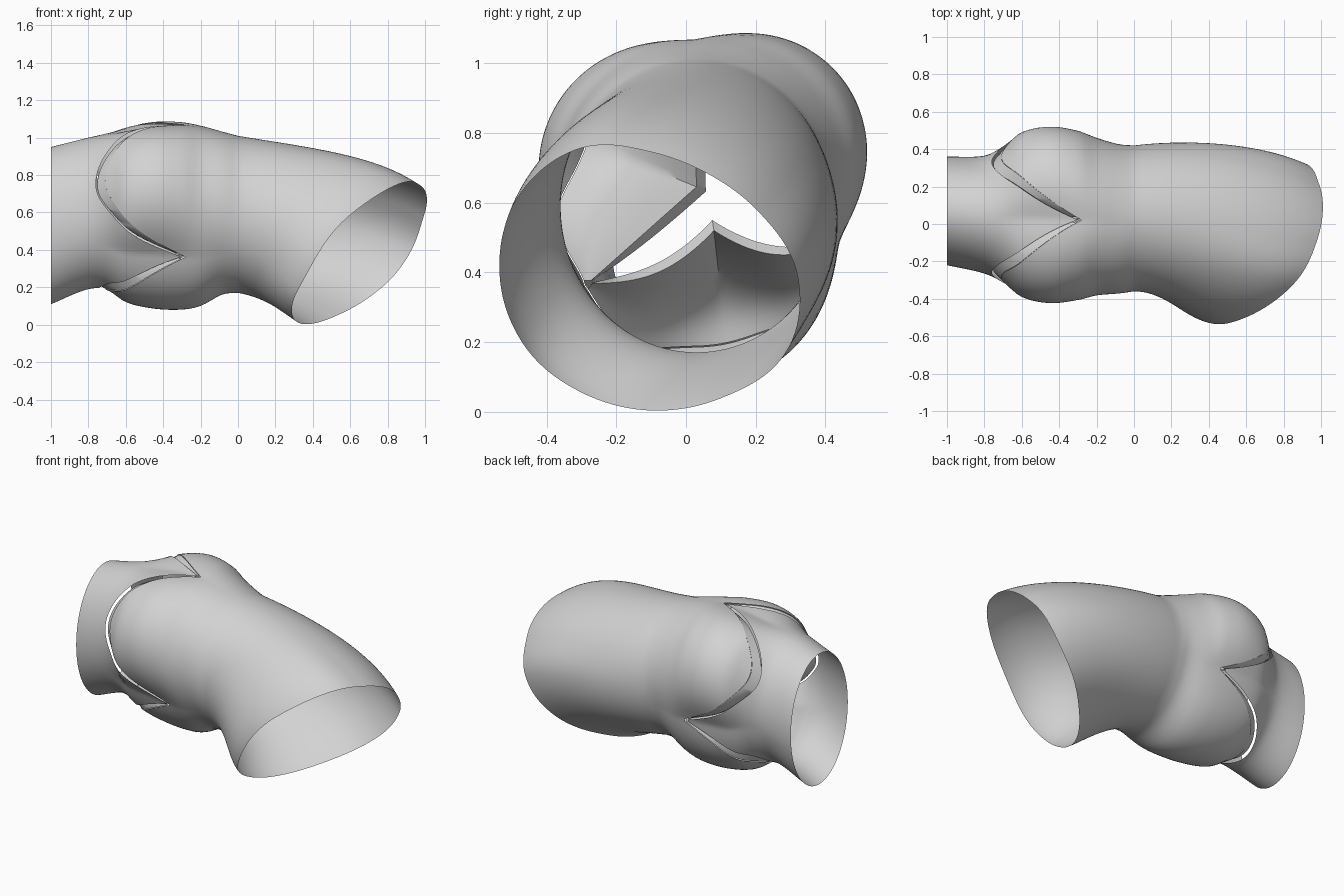
import bpy, bmesh, math
from mathutils import Vector as V

if "Cube" in bpy.data.objects:
    bpy.data.objects.remove(bpy.data.objects["Cube"])

N = 144
COMM = [94, 214, 343]            # angles of the three commissures, degrees

# stations along the root: x, centre y, centre z, radius y, radius z, sinus bulge
ST = [(-1, .07, .53, .29, .42, 0), (-.8, .05, .595, .315, .405, 0),
      (-.7, .055, .61, .345, .41, .03), (-.6, .06, .60, .375, .435, .09),
      (-.45, .06, .60, .39, .46, .11), (-.3, .055, .595, .395, .475, .08),
      (-.2, .045, .59, .395, .47, .04), (-.08, .03, .60, .39, .43, .015),
      (0, .03, .59, .39, .42, 0)]
# polar radii of the slanted outlet, every 30 degrees
OUT = [.42, .36, .335, .355, .42, .444, .435, .415, .39, .387, .405, .445]


def station(x):
    """Smooth interpolation of the station table."""
    i = max(k for k in range(len(ST) - 1) if ST[k][0] <= x + 1e-9 or k == 0)
    a, b = ST[i], ST[i + 1]
    p, q = ST[max(i - 1, 0)], ST[min(i + 2, len(ST) - 1)]
    h = b[0] - a[0]
    t = (x - a[0]) / h
    res = []
    for k in range(1, 6):
        m0 = (b[k] - p[k]) / (b[0] - p[0]) * h
        m1 = (q[k] - a[k]) / (q[0] - a[0]) * h
        res.append((2*t**3 - 3*t*t + 1) * a[k] + (t**3 - 2*t*t + t) * m0
                   + (3*t*t - 2*t**3) * b[k] + (t**3 - t*t) * m1)
    return res


def cusp(deg):
    """Distance from cusp middle (0) to commissure (1)."""
    for i in range(3):
        a, b = COMM[i], COMM[(i + 1) % 3] + (360 if i == 2 else 0)
        d = (deg - a) % 360
        if d <= b - a:
            return abs(2 * d / (b - a) - 1)
    return 1


def wall(x, deg, inset=0):
    cy, cz, ry, rz, s = station(x)
    t = math.radians(deg)
    lobe = max(0, 1 - cusp(deg) ** 2) ** 1.5
    if COMM[1] < deg % 360 < COMM[2]:
        lobe *= .5
    r = 1 / math.hypot(math.cos(t) / ry, math.sin(t) / rz) + s * lobe - inset
    return V((x, cy + r * math.cos(t), cz + r * math.sin(t)))


def outlet(deg):
    f = (deg % 360) / 30
    i, t = int(f), f - int(f)
    p, a, b, q = (OUT[(i + k) % 12] for k in (-1, 0, 1, 2))
    r = a + .5*t*(b - p + t*(2*p - 5*a + 4*b - q + t*(3*(a - b) + q - p)))
    y = -.1 + r * math.cos(math.radians(deg))
    z = .39 + r * math.sin(math.radians(deg))
    low = min(1, max(0, (.6 - z) / .4))
    return V((.335 + .57 * y + .935 * z + .075 * low * low * (3 - 2 * low), y, z))


def seam(u):
    return -.71 + .43 * u * u


def gap(u):
    return .05 * math.sqrt(1 + 3.6 * u * u) * (1 - .8 * u ** 4)


def grid(name, rows, closed, mat):
    bm = bmesh.new()
    vs = [[bm.verts.new(p) for p in r] for r in rows]
    n = len(rows[0])
    for a, b in zip(vs, vs[1:]):
        for j in range(n if closed else n - 1):
            k = (j + 1) % n
            bm.faces.new((a[j], a[k], b[k], b[j]))
    bm.normal_update()
    me = bpy.data.meshes.new(name)
    bm.to_mesh(me)
    bm.free()
    me.materials.append(mat)
    ob = bpy.data.objects.new(name, me)
    bpy.context.collection.objects.link(ob)
    bpy.context.view_layer.objects.active = ob
    bpy.ops.object.select_all(action='DESELECT')
    ob.select_set(True)
    bpy.ops.object.shade_smooth_by_angle(angle=math.radians(40))


grey = bpy.data.materials.new("light_grey")
grey.diffuse_color = (.65, .65, .65, 1)
grey.use_nodes = True
grey.node_tree.nodes["Principled BSDF"].inputs["Base Color"].default_value = grey.diffuse_color
ANG = [COMM[0] + 360 * j / N for j in range(N)]

# inflow tube, ending in three pointed scallops
rows = []
for i in range(17):
    t = i / 16
    rows.append([wall(-1 + t * (seam(cusp(a)) - gap(cusp(a)) + 1), a) for a in ANG])
grid("inflow_tube", rows, True, grey)

# sinuses and the bent outflow tube
rows = []
for i in range(25):
    t = i / 24
    rows.append([wall(seam(cusp(a)) * (1 - t), a) for a in ANG])
for i in range(1, 25):
    t = i / 24
    row = []
    for a in ANG:
        p, q = wall(0, a), outlet(a)
        c = (q - p).length
        back = max(0, math.cos(math.radians(a)))
        m0 = V((1, .12 * back, -.17)) * c
        m1 = V((.75, -.12 - .22 * back, -.5)) * c
        row.append((2*t**3 - 3*t*t + 1) * p + (t**3 - 2*t*t + t) * m0
                   + (3*t*t - 2*t**3) * q + (t**3 - t*t) * m1)
    rows.append(row)
grid("sinus_and_outflow_tube", rows, True, grey)

# three thick leaflets from the slit to a free edge near the middle
LEAF = [("front_leaflet", (-.36, .03, .645), 0), ("lower_leaflet", (-.36, .08, .52), .05),
        ("back_leaflet", (-.36, .2, .63), .02)]
for i, (name, tip, sag) in enumerate(LEAF):
    a0, a1 = COMM[i], COMM[(i + 1) % 3] + (360 if i == 2 else 0)
    mid = math.radians((a0 + a1) / 2)
    out = V((0, math.cos(mid), math.sin(mid)))
    top, under = [[] for _ in range(13)], [[] for _ in range(13)]
    for j in range(41):
        deg = a0 + (a1 - a0) * (.015 + .97 * j / 40)
        u = cusp(deg)
        x = seam(u)
        side = wall(-.28, a0 if j < 20 else a1, .01)
        edge = V(tip).lerp(side, u ** 1.1) + out * sag * math.sin(math.pi * u)
        low_edge = edge - out * .03 * (1 - u ** 3) - V((.035, 0, 0))
        for rowset, root, end in ((top, wall(x, deg, .003), edge),
                                  (under, wall(x - gap(u) * .85, deg, .02), low_edge)):
            for k in range(13):
                v = k / 12
                p = root.lerp(end, v)
                p.x -= .10 * math.sin(math.pi * v) * (1 - u * u)
                rowset[k].append(p)
    # wrap upper and lower skins into one closed band
    grid(name, top + under[::-1] + [top[0]], False, grey)
